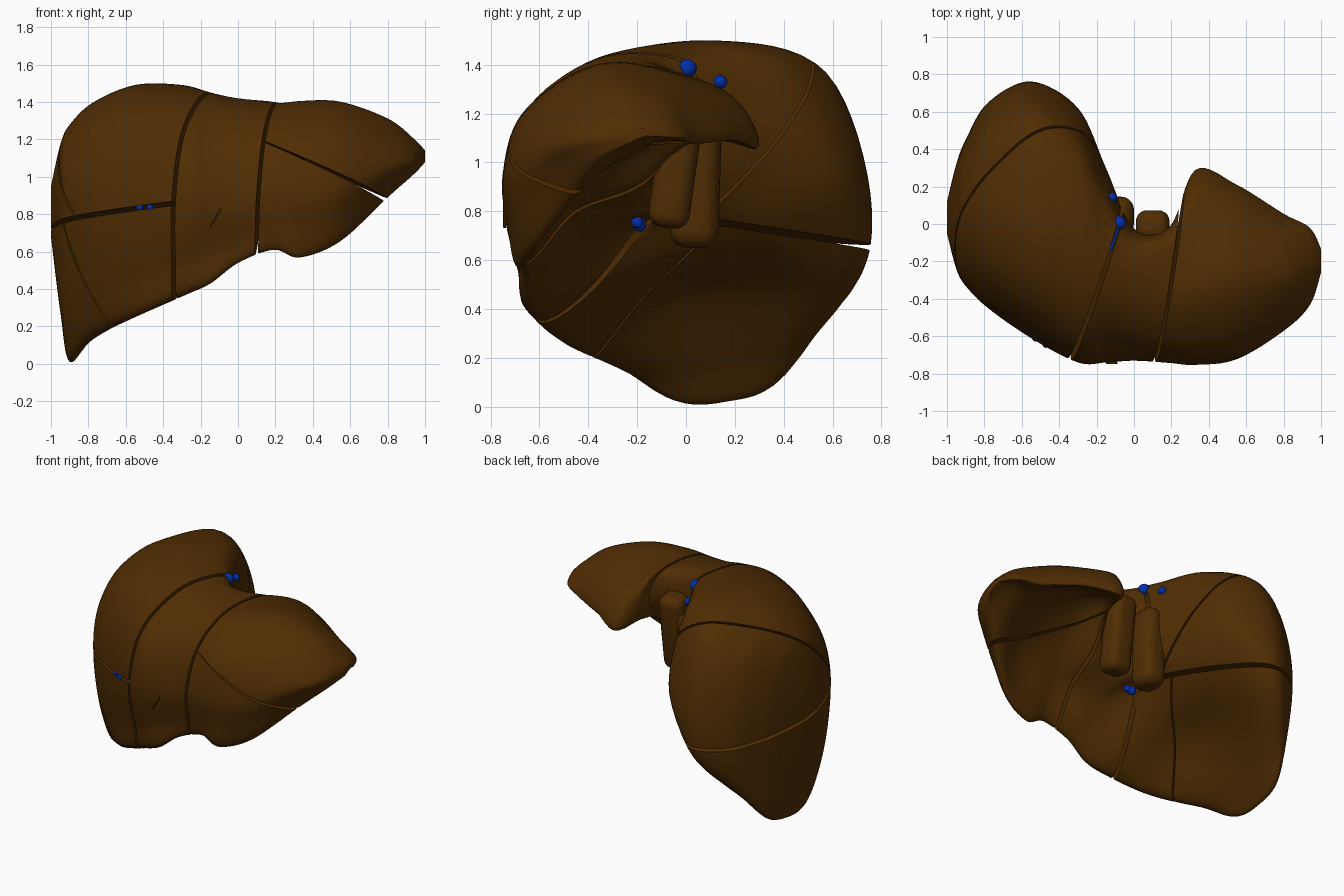
import bpy, bmesh
from mathutils import Vector

if "Cube" in bpy.data.objects:
    bpy.data.objects.remove(bpy.data.objects["Cube"], do_unlink=True)


def make_material(name, color):
    mat = bpy.data.materials.new(name)
    mat.use_nodes = True
    mat.diffuse_color = color
    bsdf = next(n for n in mat.node_tree.nodes if n.type == 'BSDF_PRINCIPLED')
    bsdf.inputs["Base Color"].default_value = color
    return mat


brown = make_material("tissue brown", (0.08, 0.026, 0.001, 1))
blue = make_material("vein blue", (0.001, 0.028, 0.4, 1))


def add_object(name, bm, mat):
    """Smooth the mesh except at sharp edges and link it as an object."""
    bmesh.ops.recalc_face_normals(bm, faces=bm.faces)
    for face in bm.faces:
        face.smooth = True
    for edge in bm.edges:
        edge.smooth = edge.calc_face_angle(0) < 0.75
    mesh = bpy.data.meshes.new(name)
    bm.to_mesh(mesh)
    bm.free()
    mesh.materials.append(mat)
    obj = bpy.data.objects.new(name, mesh)
    bpy.context.collection.objects.link(obj)
    return obj


# Cross-sections (x, then y-z points): lower margin, up the front, over the
# top, down the back, and forward along the hollow underside
right_sections = [
    (-.95, [(-.1, .33), (-.2, .5), (-.24, .8), (-.2, 1.02), (-.05, 1.16),
            (.12, 1.15), (.26, 1.02), (.32, .75), (.26, .4), (.08, .28)]),
    (-.9, [(-.08, .06), (-.25, .35), (-.33, .75), (-.28, 1.05), (-.08, 1.25),
           (.17, 1.26), (.38, 1.08), (.45, .7), (.38, .15), (.15, .02)]),
    (-.78, [(-.24, .14), (-.39, .4), (-.45, .76), (-.4, 1.08), (-.19, 1.32),
            (.17, 1.39), (.52, 1.21), (.65, .7), (.52, .28), (.14, .18)]),
    (-.55, [(-.46, .25), (-.56, .47), (-.61, .82), (-.53, 1.16), (-.29, 1.41),
            (.14, 1.49), (.58, 1.36), (.76, .82), (.63, .51), (0, .47)]),
    (-.3, [(-.58, .36), (-.68, .55), (-.74, .88), (-.65, 1.21), (-.35, 1.43),
           (.08, 1.49), (.43, 1.39), (.62, .95), (.42, .74), (-.08, .6)]),
    (-.15, [(-.63, .43), (-.69, .61), (-.74, .9), (-.65, 1.19), (-.39, 1.41),
            (-.06, 1.45), (.16, 1.38), (.3, 1.08), (.12, .84), (-.22, .74)]),
]
left_sections = [
    (0, [(-.64, .54), (-.69, .66), (-.73, .9), (-.65, 1.18), (-.45, 1.36),
         (-.2, 1.42), (-.06, 1.36), (-.03, 1.1), (-.15, .85), (-.4, .72)]),
    (.19, [(-.66, .61), (-.72, .75), (-.74, .95), (-.66, 1.2), (-.45, 1.36),
           (-.2, 1.4), (-.06, 1.37), (-.02, 1.2), (-.15, .93), (-.47, .82)]),
    (.33, [(-.67, .57), (-.73, .75), (-.75, .95), (-.67, 1.2), (-.4, 1.39),
           (-.1, 1.38), (.19, 1.27), (.28, 1.06), (-.03, 1.14), (-.46, .88)]),
    (.55, [(-.61, .66), (-.69, .8), (-.72, .98), (-.62, 1.22), (-.35, 1.39),
           (-.1, 1.37), (.13, 1.24), (.2, 1.09), (-.06, 1.15), (-.45, .93)]),
    (.8, [(-.45, .89), (-.53, .97), (-.57, 1.06), (-.48, 1.2), (-.29, 1.31),
          (-.1, 1.27), (.01, 1.18), (.05, 1.08), (-.1, 1.09), (-.32, .98)]),
]
STEPS = 8


def spline(points, closed):
    """Smooth curve through all the given points."""
    count = len(points)

    def pick(i):
        return points[i % count] if closed else points[max(0, min(i, count - 1))]

    result = []
    for i in range(count if closed else count - 1):
        a, b, c, d = (pick(i + k) for k in (-1, 0, 1, 2))
        for s in range(STEPS):
            t = s / STEPS
            result.append(b + (c - a) * (t / 2)
                          + (a * 2 - b * 5 + c * 4 - d) * (t * t / 2)
                          + (b * 3 - a - c * 3 + d) * (t ** 3 / 2))
    if not closed:
        result.append(points[-1])
    return result


def tip(ring, target, depth, height):
    """A shrunken copy of an end ring, closing the body."""
    center = sum(ring, Vector()) / len(ring)
    return [Vector((target[0], target[1] + (p.y - center.y) * depth,
                    target[2] + (p.z - center.z) * height)) for p in ring]


def build_body():
    rings = [[Vector((x, y, z)) for y, z in pts]
             for x, pts in right_sections + left_sections]
    end = rings[-1]
    rings.insert(0, tip(rings[0], (-1, .03, .82), .3, .3))
    rings.append(tip(end, (.94, -.24, 1.11), .66, .45))
    rings.append(tip(end, (1, -.2, 1.11), .2, .15))
    rings = [spline(ring, True) for ring in rings]
    columns = [spline(list(column), False) for column in zip(*rings)]
    bm = bmesh.new()
    grid = [[bm.verts.new(p) for p in column] for column in columns]
    for a, b in zip(grid, grid[1:] + grid[:1]):
        for i in range(len(a) - 1):
            bm.faces.new((a[i], b[i], b[i + 1], a[i + 1]))
    for end in (0, -1):
        bm.faces.new([column[end] for column in grid])
    bmesh.ops.recalc_face_normals(bm, faces=bm.faces)
    return bm


# Dividing planes between the segments: point, normal, half of the gap
planes = {
    "middle": ((-.345, -.72, .85), (.7, -.23, -.04), .011),
    "left": ((.1, -.73, .75), (.68, -.1, -.04), .009),
    "left_upper": ((.12, -.65, 1.2), (.3, .05, .68), 0),
    "left_lower": ((.12, -.65, 1.195), (.32, .05, .68), 0),
    "level": ((0, 0, .785), (-.06, .13, 1), .012),
    "upper_diagonal": ((-.5, .5, 1.42), (.26, -.416, .414), .007),
    "lower_diagonal": ((-.67, -.4, .18), (.245, -.443, .205), .005),
}

# Each segment lies on the positive or negative side of its planes
segments = {
    "left_upper_segment": {"left": 1, "left_upper": 1},
    "left_lower_segment": {"left": 1, "left_lower": -1},
    "middle_segment": {"middle": 1, "left": -1},
    "right_front_upper_segment": {"middle": -1, "level": 1, "upper_diagonal": 1},
    "right_back_upper_segment": {"middle": -1, "level": 1, "upper_diagonal": -1},
    "right_front_lower_segment": {"middle": -1, "level": -1, "lower_diagonal": 1},
    "right_back_lower_segment": {"middle": -1, "level": -1, "lower_diagonal": -1},
}

for name, sides in segments.items():
    bm = build_body()
    for key, side in sides.items():
        point, normal, gap = planes[key]
        normal = Vector(normal).normalized() * side
        bmesh.ops.bisect_plane(
            bm, geom=bm.verts[:] + bm.edges[:] + bm.faces[:], dist=1e-5,
            plane_co=Vector(point) + normal * gap, plane_no=normal,
            clear_inner=True)
        rim = [e for e in bm.edges if e.is_boundary]
        bmesh.ops.holes_fill(bm, edges=rim, sides=0)
    add_object(name, bm, brown)


# Rounded lobes at the back, and the sliver on the front
def rounded_box(name, location, size, rotation, radius):
    bm = bmesh.new()
    bmesh.ops.create_cube(bm, size=1)
    for v in bm.verts:
        v.co = v.co * Vector(size)
    bmesh.ops.bevel(bm, geom=bm.edges[:], offset=radius, segments=5,
                    profile=0.5, affect='EDGES')
    obj = add_object(name, bm, brown)
    obj.location, obj.rotation_euler = location, rotation


rounded_box("tail_lobe", (.1, -.04, 1), (.18, .17, .54), (-.14, 0, 0), .06)
rounded_box("inner_tail_lobe", (-.09, .04, .93), (.18, .2, .56), (-.03, 0, 0), .07)
rounded_box("front_sliver", (-.12, -.742, .78), (.008, .012, .11), (0, .54, 0), .002)


# Vein ends and the thin vein between them
def vein_ball(name, location, radius):
    bm = bmesh.new()
    bmesh.ops.create_uvsphere(bm, u_segments=20, v_segments=12, radius=radius)
    add_object(name, bm, blue).location = location


vein_ball("upper_vein_end", (-.08, .005, 1.385), .038)
vein_ball("back_vein_end", (-.118, .14, 1.33), .028)
vein_ball("lower_vein_end", (-.14, -.19, .745), .028)
vein_ball("lower_vein_branch", (-.11, -.2, .755), .024)
for x in (-.525, -.47):
    vein_ball("front_vein_end", (x, -.625 - (x + .5) * .6, .836), .019)

curve = bpy.data.curves.new("thin_vein", 'CURVE')
curve.dimensions = '3D'
curve.bevel_depth = .007
path = curve.splines.new('POLY')
path.points.add(2)
for p, co in zip(path.points, [(-.08, .005, 1.39), (-.09, -.04, 1.41), (-.125, -.14, 1.42)]):
    p.co = (*co, 1)
curve.materials.append(blue)
bpy.context.collection.objects.link(bpy.data.objects.new("thin_vein", curve))
